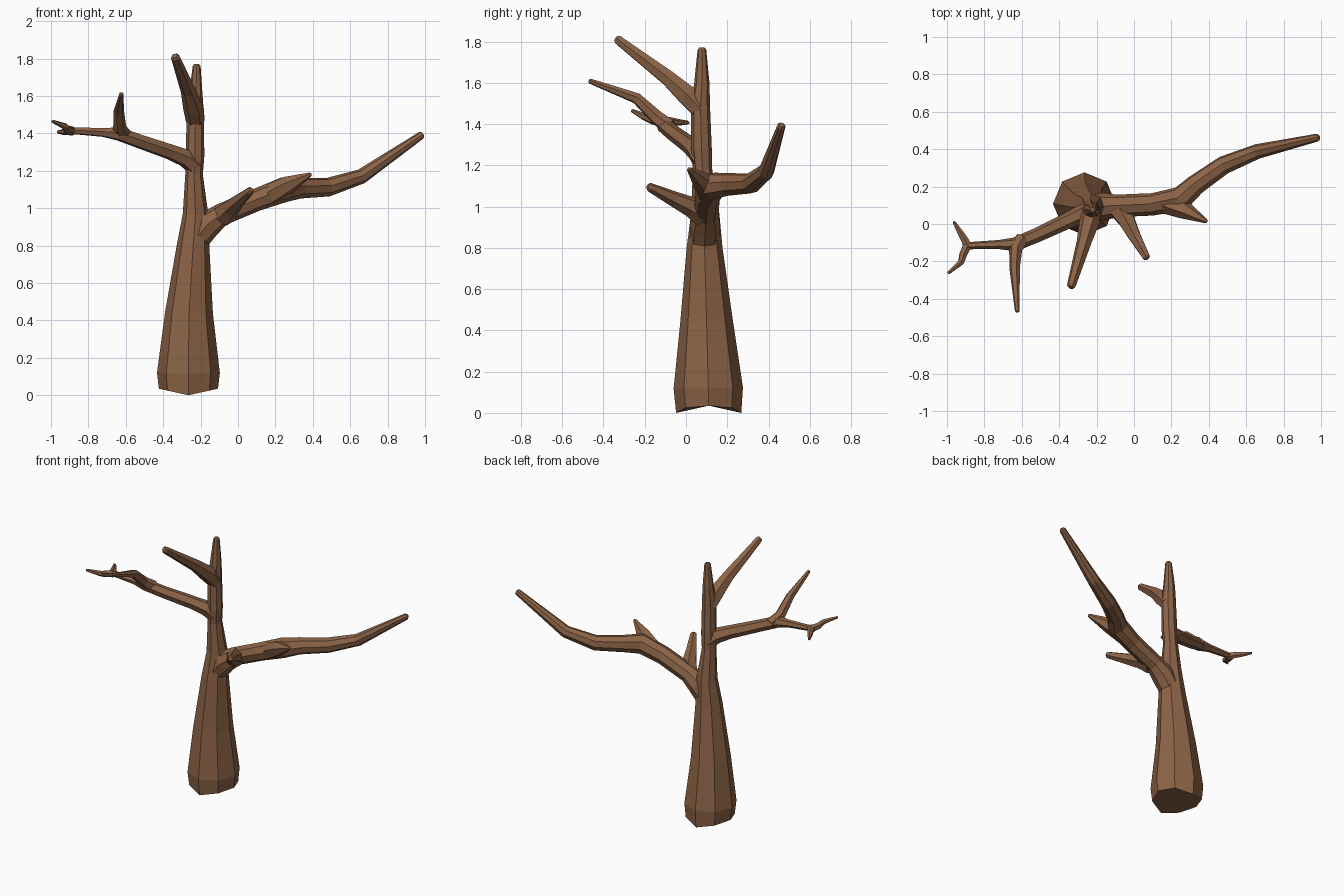
import bpy, bmesh, math
from mathutils import Vector

bark = bpy.data.materials.new("bark")
bark.diffuse_color = (0.26, 0.125, 0.062, 1)


def limb(name, points, sides=6, hollow=0.0):
    """Tapered tube through (x, y, z, radius) points, with a rounded tip."""
    pos = [Vector(p[:3]) for p in points]
    rad = [p[3] for p in points]
    # rounded tip: push the end out with a smaller ring
    d = (pos[-1] - pos[-2]).normalized()
    pos.append(pos[-1] + d * rad[-1] * 0.5)
    rad.append(rad[-1] * 0.6)
    bm = bmesh.new()
    rings = []
    prev = Vector((0, 0, 1))
    axes = [Vector((1, 0, 0)), Vector((0, 1, 0))]
    for i, (p, r) in enumerate(zip(pos, rad)):
        a = (p - pos[i - 1]).normalized() if i else Vector()
        b = (pos[i + 1] - p).normalized() if i + 1 < len(pos) else Vector()
        t = (a + b).normalized()
        if name == "trunk" and i == 0:
            t = Vector((0, 0, 1))
        q = prev.rotation_difference(t)
        axes = [q @ v for v in axes]
        prev = t
        ring = []
        for k in range(sides):
            ang = math.tau * k / sides
            c, s = math.cos(ang), math.sin(ang)
            v = p + axes[0] * (c * r) + axes[1] * (s * r)
            if i == 0:
                v.z += hollow * abs(c)
            ring.append(bm.verts.new(v))
        rings.append(ring)
    for lo, hi in zip(rings, rings[1:]):
        for k in range(sides):
            n = (k + 1) % sides
            bm.faces.new((lo[k], lo[n], hi[n], hi[k]))
    bm.faces.new(rings[0][::-1])
    bm.faces.new(rings[-1])
    bmesh.ops.recalc_face_normals(bm, faces=bm.faces)
    mesh = bpy.data.meshes.new(name)
    bm.to_mesh(mesh)
    bm.free()
    mesh.materials.append(bark)
    ob = bpy.data.objects.new(name, mesh)
    bpy.context.collection.objects.link(ob)
    return ob


# Trunk, with a slightly uneven cut at the foot
limb("trunk", [(-0.265, 0.11, 0.0, 0.158), (-0.265, 0.108, 0.12, 0.168),
               (-0.262, 0.1, 0.44, 0.128), (-0.24, 0.09, 0.8, 0.087),
               (-0.227, 0.093, 0.97, 0.068), (-0.235, 0.08, 1.18, 0.047),
               (-0.23, 0.075, 1.28, 0.05), (-0.228, 0.07, 1.5, 0.046),
               (-0.226, 0.077, 1.6, 0.037), (-0.221, 0.077, 1.76, 0.021)],
     sides=8, hollow=0.035)

# Large right branch and its fork
limb("right_branch", [(-0.235, 0.09, 0.82, 0.07), (-0.165, 0.092, 0.91, 0.074),
                      (-0.09, 0.097, 0.965, 0.06), (0.1, 0.105, 1.045, 0.06),
                      (0.25, 0.135, 1.1, 0.067), (0.33, 0.21, 1.107, 0.056),
                      (0.48, 0.315, 1.112, 0.05), (0.66, 0.388, 1.17, 0.04),
                      (0.98, 0.462, 1.39, 0.021)], sides=8)
limb("right_fork", [(0.18, 0.11, 1.075, 0.06), (0.27, 0.075, 1.125, 0.05),
                    (0.385, 0.015, 1.18, 0.012)])
limb("front_branch", [(-0.075, 0.08, 0.965, 0.065), (-0.04, 0.02, 1.0, 0.05),
                      (0.0, -0.06, 1.037, 0.038), (0.066, -0.177, 1.094, 0.022)])

# Left branch with its upright shoot and split tip
limb("left_branch", [(-0.225, 0.078, 1.22, 0.05), (-0.28, 0.052, 1.268, 0.05),
                     (-0.36, 0.015, 1.3, 0.043), (-0.52, -0.06, 1.355, 0.039),
                     (-0.64, -0.11, 1.398, 0.038), (-0.72, -0.11, 1.405, 0.025),
                     (-0.86, -0.115, 1.413, 0.02), (-0.905, -0.12, 1.413, 0.022)])
limb("left_shoot", [(-0.6, -0.08, 1.385, 0.04), (-0.633, -0.14, 1.43, 0.036),
                    (-0.638, -0.24, 1.525, 0.028), (-0.624, -0.465, 1.608, 0.013)])
limb("left_tip_front", [(-0.89, -0.115, 1.413, 0.025), (-0.912, -0.16, 1.42, 0.023),
                        (-0.925, -0.205, 1.437, 0.018), (-0.99, -0.26, 1.464, 0.009)])
limb("left_tip_back", [(-0.885, -0.125, 1.413, 0.025), (-0.91, -0.075, 1.412, 0.021),
                       (-0.935, -0.035, 1.408, 0.016), (-0.962, 0.01, 1.407, 0.009)])

# Upper front branch
limb("upper_branch", [(-0.228, 0.075, 1.465, 0.05), (-0.238, 0.01, 1.535, 0.055),
                      (-0.265, -0.09, 1.625, 0.041), (-0.335, -0.33, 1.808, 0.024)])
